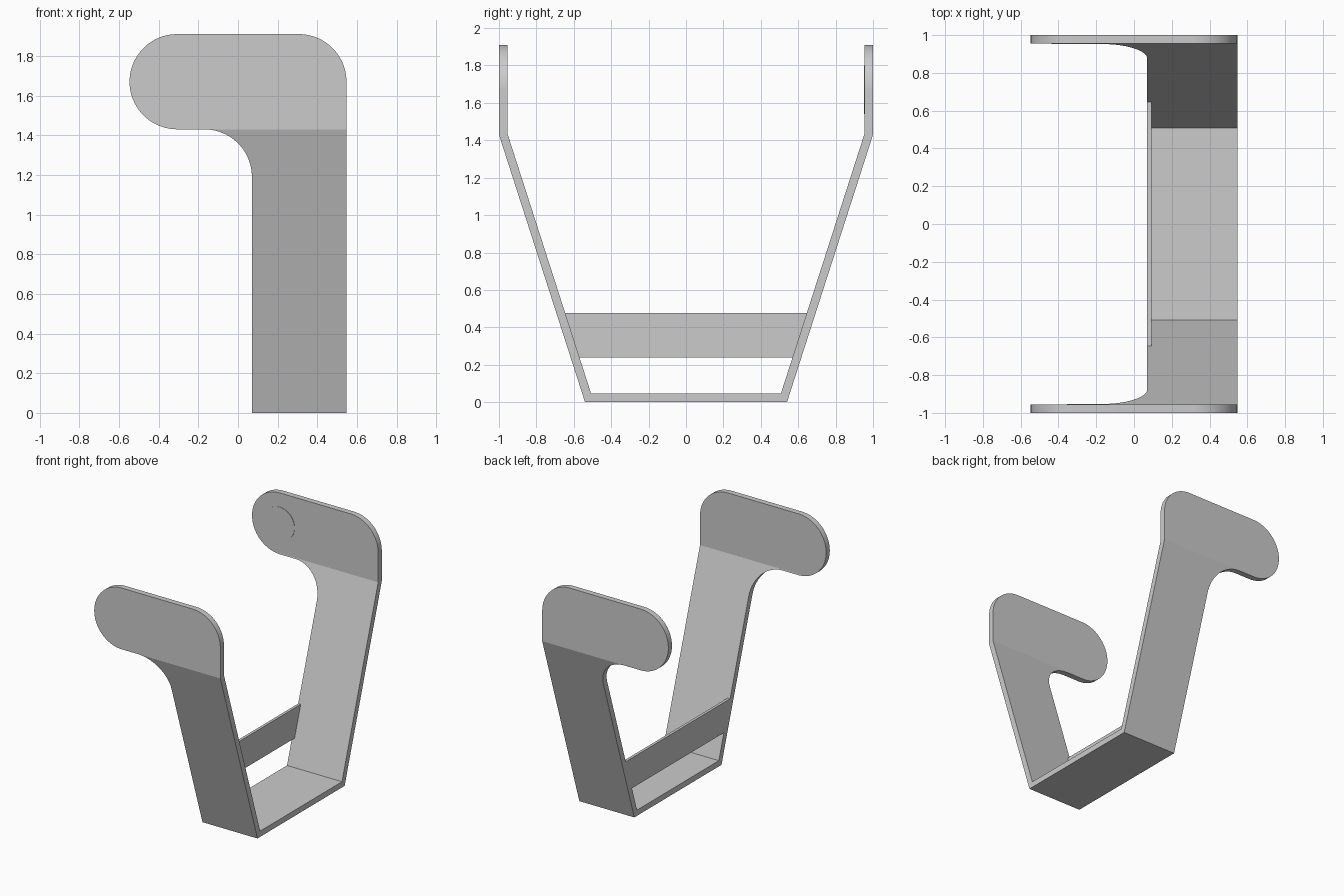
import bpy
import bmesh
from math import sin, cos, radians

cube = bpy.data.objects.get("Cube")
if cube:
    bpy.data.objects.remove(cube, do_unlink=True)

grey = bpy.data.materials.new("plain grey")
grey.use_nodes = True
colour = (0.6, 0.6, 0.6, 1)
grey.diffuse_color = colour
grey.node_tree.nodes["Principled BSDF"].inputs["Base Color"].default_value = colour


def arc(cx, cz, r, start, end, steps=20):
    angles = [radians(start + (end - start) * i / steps) for i in range(steps + 1)]
    return [(cx + r * cos(a), cz + r * sin(a)) for a in angles]


def prism(name, points, axis, low, high):
    """Extrude a closed outline along x or y."""
    bm = bmesh.new()
    place = (lambda u, v, d: (d, u, v)) if axis == "x" else (lambda u, v, d: (u, d, v))
    face = bm.faces.new([bm.verts.new(place(u, v, low)) for u, v in points])
    new = bmesh.ops.extrude_face_region(bm, geom=[face])["geom"]
    shift = place(0, 0, high - low)
    bmesh.ops.translate(bm, vec=shift, verts=[g for g in new if isinstance(g, bmesh.types.BMVert)])
    bmesh.ops.recalc_face_normals(bm, faces=bm.faces)
    mesh = bpy.data.meshes.new(name)
    bm.to_mesh(mesh)
    bm.free()
    mesh.materials.append(grey)
    obj = bpy.data.objects.new(name, mesh)
    bpy.context.collection.objects.link(obj)
    return obj


# Bent strip: floor, leaning legs and upright ends, mirrored front to back
outer = [(0.54, 0), (1, 1.43), (1, 2)]
inner = [(0.955, 2), (0.955, 1.437), (0.507, 0.045)]
half = outer + inner
strip = prism("bent_frame", half + [(-y, z) for y, z in reversed(half)], "x", -0.8, 0.8)

# Hooked outline that trims the strip
outline = [(0.07, -0.1), (0.547, -0.1)]
outline += arc(0.307, 1.67, 0.24, 0, 90)
outline += arc(-0.307, 1.67, 0.24, 90, 270, 40)
outline += arc(-0.17, 1.19, 0.24, 90, 0)
trim = prism("outline_cutter", outline, "y", -1.2, 1.2)
cut = strip.modifiers.new("trim", "BOOLEAN")
cut.operation = "INTERSECT"
cut.solver = "EXACT"
cut.object = trim
bpy.ops.object.select_all(action="DESELECT")
bpy.context.view_layer.objects.active = strip
strip.select_set(True)
bpy.ops.object.modifier_apply(modifier=cut.name)
bpy.data.objects.remove(trim, do_unlink=True)
bpy.ops.object.shade_smooth_by_angle(angle=radians(15))

# Thin crossbar between the legs
prism("crossbar", [(-0.575, 0.24), (0.575, 0.24), (0.651, 0.477), (-0.651, 0.477)],
      "x", 0.07, 0.092)

# Faint round pad on the inner face of the back hook
prism("hook_pad", arc(-0.307, 1.67, 0.13, 0, 351, 39), "y", 0.952, 0.96)
